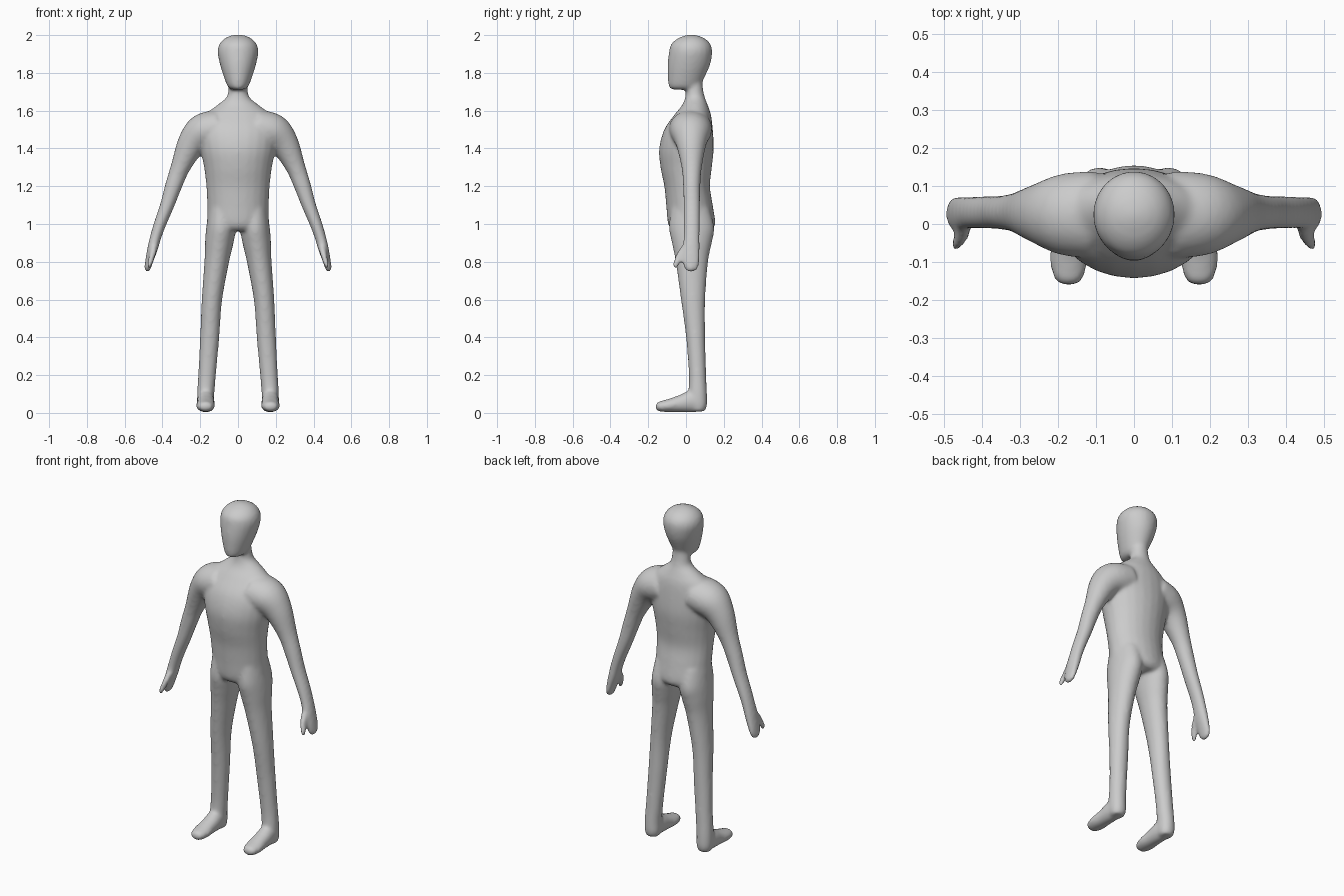
import bpy
import bmesh
from math import cos, sin, tau
from mathutils import Vector

cube = bpy.data.objects.get("Cube")
if cube:
    bpy.data.objects.remove(cube, do_unlink=True)

SIDES = 24
STEPS = 5
Y_AXIS = Vector((0, 1, 0))
Z_AXIS = Vector((0, 0, 1))


def smooth_path(rows):
    """Interpolate section rows with a spline so the skin flows between them."""
    rows = [Vector(row) for row in rows]
    padded = [rows[0]] + rows + [rows[-1]]
    result = []
    for a, b, c, d in zip(padded, padded[1:], padded[2:], padded[3:]):
        for step in range(STEPS):
            t = step / STEPS
            result.append(b + (c - a) * (t / 2)
                          + (a * 2 - b * 5 + c * 4 - d) * (t * t / 2)
                          + (b * 3 - a - c * 3 + d) * (t * t * t / 2))
    result.append(rows[-1])
    return result


def loft(bm, rows, axis=Y_AXIS):
    """Closed tube through rows of (x, y, z, half width, half depth)."""
    sections = smooth_path(rows)
    centres = [Vector(section[:3]) for section in sections]
    last = len(centres) - 1
    rings = []
    for i, (centre, section) in enumerate(zip(centres, sections)):
        tangent = centres[min(i + 1, last)] - centres[max(i - 1, 0)]
        across = tangent.cross(axis).normalized()
        width, depth = section[3], section[4]
        ring = []
        for side in range(SIDES):
            angle = tau * side / SIDES
            offset = across * (cos(angle) * width) + axis * (sin(angle) * depth)
            ring.append(bm.verts.new(centre + offset))
        rings.append(ring)
    for lower, upper in zip(rings, rings[1:]):
        for k in range(SIDES):
            n = (k + 1) % SIDES
            bm.faces.new((lower[k], lower[n], upper[n], upper[k]))
    bm.faces.new(rings[0][::-1])
    bm.faces.new(rings[-1])


def column(rows):
    """Turn (x, z, half width, front, back) into loft sections."""
    return [(x, (front + back) / 2, z, width, (back - front) / 2)
            for x, z, width, front, back in rows]


def mirrored(rows, side):
    return [(row[0] * side, *row[1:]) for row in rows]


# Torso and neck
torso = column([
    (0, .965, .11, -.07, .13), (0, 1.0, .16, -.095, .155),
    (0, 1.1, .163, -.105, .142), (0, 1.2, .168, -.115, .127),
    (0, 1.3, .18, -.135, .137), (0, 1.4, .2, -.142, .147),
    (0, 1.5, .21, -.115, .142), (0, 1.58, .17, -.06, .132),
    (0, 1.63, .11, -.02, .115), (0, 1.67, .062, -.005, .1),
    (0, 1.72, .05, 0, .09), (0, 1.78, .045, 0, .085),
])

# Head
head = column([
    (0, 1.711, .035, -.075, .06), (0, 1.73, .056, -.092, .075),
    (0, 1.79, .079, -.097, .105), (0, 1.85, .097, -.097, .13),
    (0, 1.91, .108, -.09, .139), (0, 1.95, .1, -.08, .131),
    (0, 1.98, .074, -.048, .103), (0, 1.996, .042, -.01, .067),
    (0, 2.003, .01, .015, .035),
])

# Leg, from hip to heel
leg = column([
    (.085, 1.08, .07, -.08, .125), (.09, .98, .078, -.09, .15),
    (.1, .9, .075, -.075, .137), (.113, .8, .065, -.055, .117),
    (.138, .6, .054, -.027, .102), (.15, .4, .051, 0, .102),
    (.164, .2, .047, .015, .107), (.171, .1, .046, .013, .112),
    (.171, .04, .045, .02, .112), (.171, .008, .035, .03, .1),
])

# Foot, from heel to toe
foot = [
    (.171, .1, .045, .035, .035), (.171, .03, .06, .046, .058),
    (.171, -.04, .048, .047, .045), (.172, -.1, .038, .05, .034),
    (.172, -.145, .034, .038, .026), (.172, -.161, .033, .018, .014),
]

# Arm and mitten hand, from shoulder to fingertips
arm = [
    (.1, .025, 1.51, .095, .115), (.185, .025, 1.485, .098, .108),
    (.248, .027, 1.42, .076, .08), (.305, .03, 1.3, .052, .054),
    (.342, .03, 1.2, .045, .046), (.375, .031, 1.1, .038, .044),
    (.413, .031, 1.0, .033, .043), (.436, .03, .93, .03, .043),
    (.452, .027, .87, .028, .047), (.471, .027, .8, .021, .045),
    (.479, .027, .762, .016, .034), (.481, .027, .747, .008, .016),
]

# Thumb
thumb = [
    (.442, .01, .9, .018, .02), (.448, -.018, .86, .019, .022),
    (.458, -.04, .82, .016, .02), (.468, -.052, .785, .014, .017),
    (.471, -.055, .766, .008, .01),
]

bm = bmesh.new()
loft(bm, torso)
loft(bm, head)
for side in (1, -1):
    for limb in (leg, arm, thumb):
        loft(bm, mirrored(limb, side))
    loft(bm, mirrored(foot, side), Z_AXIS)
bmesh.ops.recalc_face_normals(bm, faces=bm.faces)
mesh = bpy.data.meshes.new("body")
bm.to_mesh(mesh)
bm.free()
body = bpy.data.objects.new("body", mesh)
bpy.context.collection.objects.link(body)

# Fuse the parts into one skin and soften the joins
fuse = body.modifiers.new("fuse", "REMESH")
fuse.mode = "VOXEL"
fuse.voxel_size = .0095
fuse.use_smooth_shade = True
soften = body.modifiers.new("soften", "SMOOTH")
soften.factor = .5
soften.iterations = 10

# Plain grey skin
grey = (.6, .6, .6, 1)
skin = bpy.data.materials.new("plain grey")
skin.use_nodes = True
skin.diffuse_color = grey
skin.node_tree.nodes["Principled BSDF"].inputs["Base Color"].default_value = grey
mesh.materials.append(skin)
mesh.shade_smooth()
